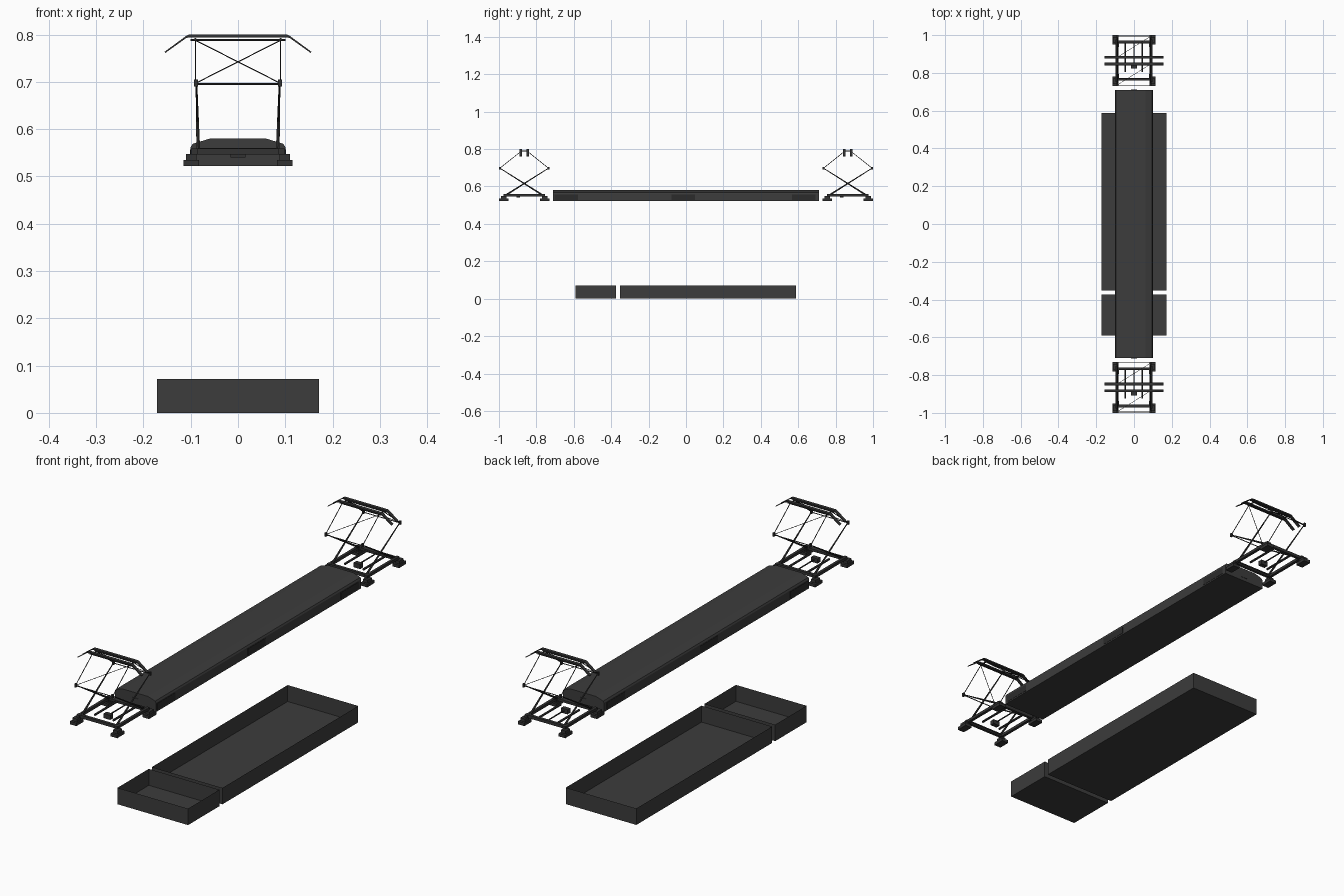
import bpy, bmesh
from mathutils import Vector

if "Cube" in bpy.data.objects:
    bpy.data.objects.remove(bpy.data.objects["Cube"])


def mat(name, v):
    m = bpy.data.materials.new(name)
    m.diffuse_color = (v, v, v, 1)
    m.use_nodes = True
    m.node_tree.nodes["Principled BSDF"].inputs["Base Color"].default_value = m.diffuse_color
    return m


GREY = mat("dark grey", 0.045)
FRAME = mat("frame charcoal", 0.032)
GRILLE = mat("grille black", 0.024)


def finish(bm, name, m):
    bmesh.ops.recalc_face_normals(bm, faces=bm.faces)
    me = bpy.data.meshes.new(name)
    bm.to_mesh(me)
    bm.free()
    me.materials.append(m)
    ob = bpy.data.objects.new(name, me)
    bpy.context.collection.objects.link(ob)
    return ob


def add_box(bm, x0, x1, y0, y1, z0, z1):
    vs = bmesh.ops.create_cube(bm, size=1)["verts"]
    for v in vs:
        v.co = Vector((x1 if v.co.x > 0 else x0,
                       y1 if v.co.y > 0 else y0,
                       z1 if v.co.z > 0 else z0))
    return vs


def add_tube(bm, a, b, r0, r1=None, n=6):
    a, b = Vector(a), Vector(b)
    vs = bmesh.ops.create_cone(bm, cap_ends=True, segments=n, radius1=r0,
                               radius2=r0 if r1 is None else r1,
                               depth=(b - a).length)["verts"]
    q = (b - a).to_track_quat('Z', 'Y')
    for v in vs:
        v.co = q @ v.co + (a + b) / 2


def add_prism(bm, pts, y0, y1):
    # closed (x, z) profile extruded along y
    f = bm.faces.new([bm.verts.new((x, y0, z)) for x, z in pts])
    g = bmesh.ops.extrude_face_region(bm, geom=[f])["geom"]
    for v in g:
        if isinstance(v, bmesh.types.BMVert):
            v.co.y = y1


# Open underfloor trays (thin sheets, no lid)
for name, y0, y1 in (("small_tray", -0.59, -0.373), ("large_tray", -0.352, 0.588)):
    bm = bmesh.new()
    add_box(bm, -0.171, 0.171, y0, y1, 0, 0.072)
    bm.faces.ensure_lookup_table()
    top = max(bm.faces, key=lambda f: f.calc_center_median().z)
    bmesh.ops.delete(bm, geom=[top], context='FACES_ONLY')
    finish(bm, name, GREY)

# Long roof unit with chamfered cover
bm = bmesh.new()
half = [(0.1, 0.522), (0.1, 0.562), (0.096, 0.569), (0.06, 0.58)]
add_prism(bm, half + [(-x, z) for x, z in reversed(half)], -0.71, 0.71)
finish(bm, "roof_unit", GREY)

# Side and end grilles
bm = bmesh.new()
for s in (-1, 1):
    for y in (-0.64, -0.015, 0.63):
        xs = sorted((s * 0.099, s * 0.1012))
        add_box(bm, *xs, y - 0.062, y + 0.062, 0.528, 0.557)
finish(bm, "side_grilles", GRILLE)
bm = bmesh.new()
for s in (-1, 1):
    ys = sorted((s * 0.709, s * 0.7115))
    add_box(bm, -0.016, 0.016, *ys, 0.537, 0.557)
finish(bm, "end_panels", GREY)


def current_collector(tag, cy):
    # Base frame with stepped feet
    bm = bmesh.new()
    for sx in (-1, 1):
        for sy in (-1, 1):
            x, y = sx * 0.099, sy * 0.11
            add_box(bm, x - 0.016, x + 0.016, y - 0.025, y + 0.025, 0.522, 0.535)
            add_box(bm, x - 0.011, x + 0.011, y - 0.015, y + 0.015, 0.535, 0.548)
        add_box(bm, sx * 0.092 - 0.006, sx * 0.092 + 0.006, -0.112, 0.112, 0.547, 0.559)
    for y in (-0.1, 0.1):
        add_box(bm, -0.1, 0.1, y - 0.006, y + 0.006, 0.546, 0.559)
    base = finish(bm, tag + "_base", FRAME)

    # Springs and drive box
    bm = bmesh.new()
    add_tube(bm, (-0.046, -0.06, 0.553), (-0.046, 0.1, 0.553), 0.005)
    add_tube(bm, (0.044, -0.06, 0.553), (0.044, 0.1, 0.553), 0.005)
    add_tube(bm, (0, -0.02, 0.553), (0, 0.1, 0.553), 0.003)
    add_box(bm, -0.016, 0.016, -0.042, -0.022, 0.54, 0.56)
    drive = finish(bm, tag + "_drive", FRAME)

    # Folding arms, knees and diagonal braces
    bm = bmesh.new()
    for s in (-1, 1):
        knee, head = s * 0.13, s * 0.017
        for sx in (-1, 1):
            add_tube(bm, (sx * 0.084, -s * 0.095, 0.556), (sx * 0.088, knee, 0.698), 0.0045, 0.002)
            add_tube(bm, (sx * 0.09, knee, 0.698), (sx * 0.09, head, 0.788), 0.0016)
            add_box(bm, sx * 0.089 - 0.004, sx * 0.089 + 0.004,
                    knee - 0.005, knee + 0.005, 0.69, 0.705)
        add_tube(bm, (-0.09, knee, 0.696), (0.09, knee, 0.696), 0.002)
        add_tube(bm, (s * 0.09, knee, 0.697), (-s * 0.09, head, 0.788), 0.0012)
        add_tube(bm, (-0.086, -s * 0.095, 0.556), (0.086, -s * 0.095, 0.556), 0.004)
        add_tube(bm, (-0.1, head, 0.789), (0.1, head, 0.789), 0.002)
    arms = finish(bm, tag + "_arms", FRAME)

    # Contact bows with drooping horns
    bm = bmesh.new()
    upper = [(0.155, 0.764), (0.11, 0.797), (0.104, 0.8)]
    lower = [(0.104, 0.794), (0.11, 0.7925), (0.154, 0.761)]
    right = upper + lower
    for y in (-0.018, 0.018):
        add_prism(bm, [(-x, z) for x, z in upper] + upper[::-1]
                  + lower[::-1] + [(-x, z) for x, z in lower], y - 0.007, y + 0.007)
    for x in (-0.09, 0.09):
        add_tube(bm, (x, -0.02, 0.79), (x, 0.02, 0.79), 0.003)
    bows = finish(bm, tag + "_bows", FRAME)
    for ob in (base, drive, arms, bows):
        ob.location.y = cy


current_collector("front_collector", -0.865)
current_collector("rear_collector", 0.865)
